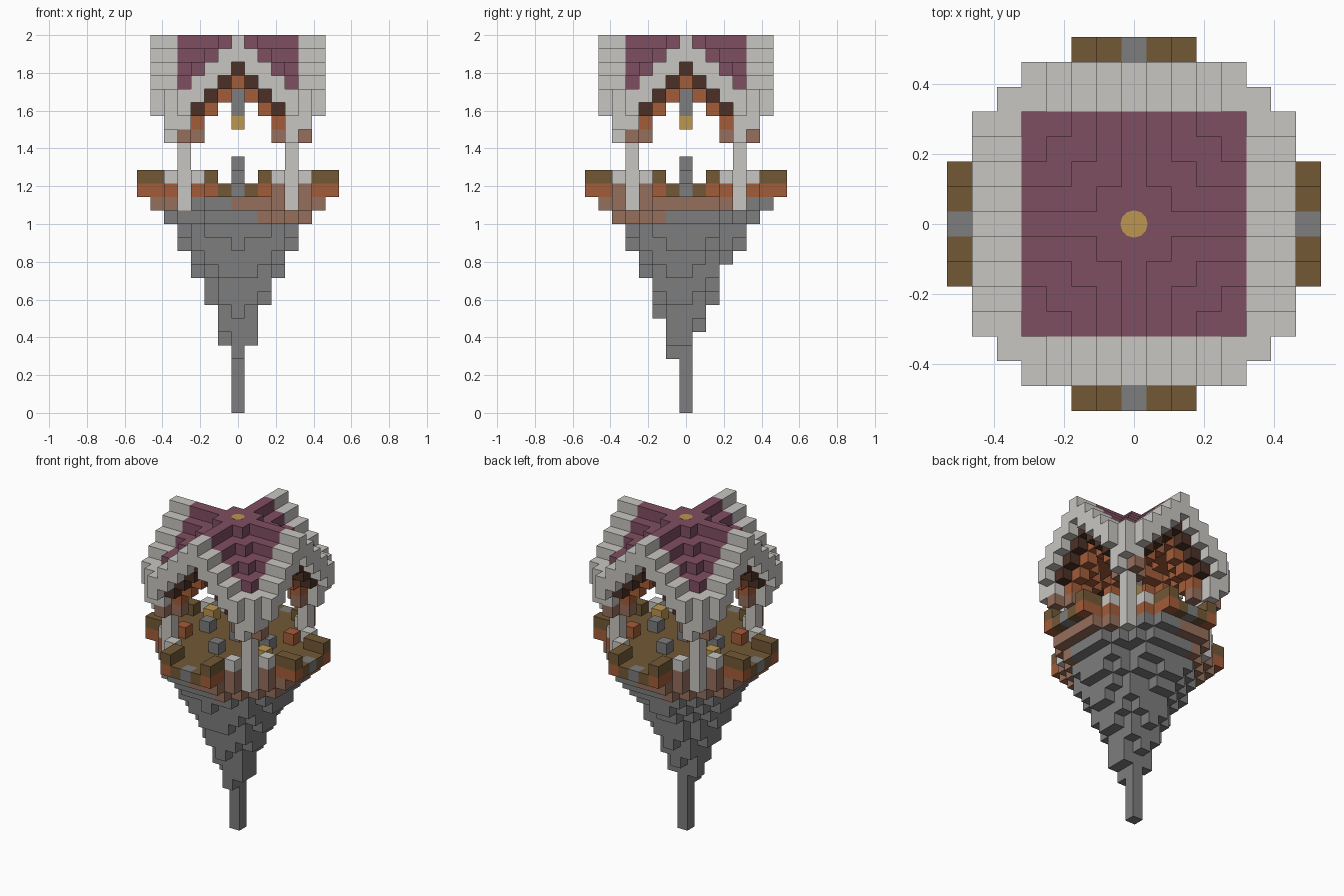
import bpy, bmesh, math, random
from mathutils import Vector

random.seed(4)
if "Cube" in bpy.data.objects:
    bpy.data.objects.remove(bpy.data.objects["Cube"])

CELL = 1 / 14


def linear(c):
    c /= 255
    return c / 12.92 if c <= 0.04045 else ((c + 0.055) / 1.055) ** 2.4


def make_material(name, rgb):
    mat = bpy.data.materials.new(name)
    mat.use_nodes = True
    colour = (*[linear(c) for c in rgb], 1)
    mat.diffuse_color = colour
    mat.node_tree.nodes["Principled BSDF"].inputs["Base Color"].default_value = colour
    return mat


palette = {
    "pale_stone": (201, 198, 193),
    "dark_stone": (125, 125, 125),
    "plum_tiles": (127, 78, 97),
    "brown_wood": (115, 88, 54),
    "rust_wood": (163, 92, 57),
    "dusty_brick": (150, 110, 92),
    "dark_wood": (76, 48, 37),
    "gold": (188, 150, 80),
}
mats = {name: make_material(name, rgb) for name, rgb in palette.items()}
parts = {}
occupied = set()


def put(part, i, j, k, colour):
    """Place one block; a later block never replaces an earlier one."""
    if (i, j, k) not in occupied:
        occupied.add((i, j, k))
        parts.setdefault(part, {})[(i, j, k)] = colour


def put4(part, i, j, k, colour):
    """Place a block and its three quarter-turn copies."""
    for _ in range(4):
        put(part, i, j, k, colour)
        i, j = -j, i


def grid(n):
    return [(i, j) for i in range(-n, n + 1) for j in range(-n, n + 1)]


# Corner columns with flanking posts
for k in range(15, 20):
    put4("corner_columns", 4, -4, k, "pale_stone")
for i, j in ((3, -5), (5, -3)):
    put4("corner_posts", i, j, 17, "pale_stone")

# Crossed gable roof: tiles over a rust ceiling, with nested arches at the gables
for i, j in grid(6):
    lo, hi = sorted((abs(i), abs(j)))
    if hi == 6 and lo > 4:
        continue
    m = lo - 1 if lo == hi and lo > 0 else lo
    top = 27 - m
    cover = "plum_tiles" if hi <= 4 else "pale_stone"
    part = "roof_tiles" if hi <= 4 else "gable_trim"
    put(part, i, j, top, cover)
    put(part, i, j, top - 1, cover)
    if lo >= 4:
        if hi <= 5:
            for k in range(21, top - 1):
                put("gable_trim", i, j, k, "pale_stone")
    elif hi == 5:
        put("outer_arches", i, j, top - 2, "dark_wood")
    elif hi <= 4:
        put("ceiling", i, j, top - 2, "rust_wood")
        if hi == 4:
            put("inner_arches", i, j, top - 3, "rust_wood")
            if lo == 3:
                put("column_capitals", i, j, 20, "dusty_brick")
put4("column_capitals", 4, -4, 20, "pale_stone")
put4("column_capitals", 4, -5, 20, "pale_stone")
put4("column_capitals", 5, -4, 20, "dusty_brick")

# Central hanging lantern
put("lantern", 0, 0, 21, "gold")
for k in range(22, 25):
    put("lantern", 0, 0, k, "dark_stone")

# Balcony rails, interior stone blocks and benches
for i in (-2, 2):
    for j in (-6, -7):
        put4("balcony_rails", i, j, 17, "brown_wood")
put("centre_post", 0, 0, 17, "dark_stone")
put("centre_post", 0, 0, 18, "dark_stone")
put4("stone_stools", 0, -3, 17, "dark_stone")
for s in (-1, 1):
    put("gold_blocks", 4 * s, -2 * s, 17, "gold")
    put("rust_benches", 4 * s, 2 * s, 17, "rust_wood")

# Floor and the hanging rock spike below it
depth = [0, 5, 7.8, 10.3, 12.3, 14, 15, 16, 16]
for i, j in grid(7):
    lo, hi = sorted((abs(i), abs(j)))
    d = math.hypot(i, j)
    if not (d < 6.35 or (hi == 7 and lo <= 2)):
        continue
    if hi == 7 and lo == 0:
        floor = "dark_stone"
    elif hi >= 6 and lo == 2:
        floor = "rust_wood"
    elif hi == 5 and lo == 3:
        floor = "rust_wood" if i * j > 0 else "dusty_brick"
    else:
        floor = "brown_wood"
    put("floor", i, j, 16, floor)
    a = int(d)
    bottom = depth[a] + (depth[a + 1] - depth[a]) * (d - a)
    if hi <= 4 and lo > 0:
        bottom += random.uniform(-0.4, 0.4)
    if hi <= 3:
        bottom += 0.6 * ((j > 0) - (j < 0))
    if hi >= 5:
        bottom = max(bottom, hi + 9)
    bare_rock = abs(j) >= 5 and i * j > 0
    for k in range(round(bottom), 16):
        if k == 15:
            brick = (hi == 6 or d > 4.4 and lo > 1) and not bare_rock
        else:
            brick = k == 14 and d > 4.9 and i * j < 0 and lo > 1
        if brick:
            put("brick_underside", i, j, k, "dusty_brick")
        else:
            put("rock_spike", i, j, k, "dark_stone")

# Turn each part's blocks into a shell of exposed faces
AXES = [Vector(v) for v in ((1, 0, 0), (0, 1, 0), (0, 0, 1))]
for part, blocks in parts.items():
    mesh = bpy.data.meshes.new(part)
    colours = sorted(set(blocks.values()))
    for c in colours:
        mesh.materials.append(mats[c])
    bm = bmesh.new()
    verts = {}

    def corner(p):
        key = tuple(round(2 * c) for c in p)
        if key not in verts:
            verts[key] = bm.verts.new((p + Vector((0, 0, 0.5))) * CELL)
        return verts[key]

    for pos, colour in blocks.items():
        centre = Vector(pos)
        for a in range(3):
            for sign in (1, -1):
                n = AXES[a] * sign
                if tuple(round(c) for c in centre + n) in occupied:
                    continue
                u, v = AXES[(a + 1) % 3], AXES[(a + 2) % 3] * sign
                mid = centre + n / 2
                quad = [mid + (u * s + v * t) / 2
                        for s, t in ((-1, -1), (1, -1), (1, 1), (-1, 1))]
                face = bm.faces.new([corner(p) for p in quad])
                face.material_index = colours.index(colour)
    bm.to_mesh(mesh)
    bm.free()
    bpy.context.collection.objects.link(bpy.data.objects.new(part, mesh))

# Gold disc at the crossing of the ridges
bpy.ops.mesh.primitive_cylinder_add(vertices=12, radius=0.039, depth=0.004,
                                    location=(0, 0, 1.999))
disc = bpy.context.object
disc.name = "ridge_disc"
disc.data.materials.append(mats["gold"])
